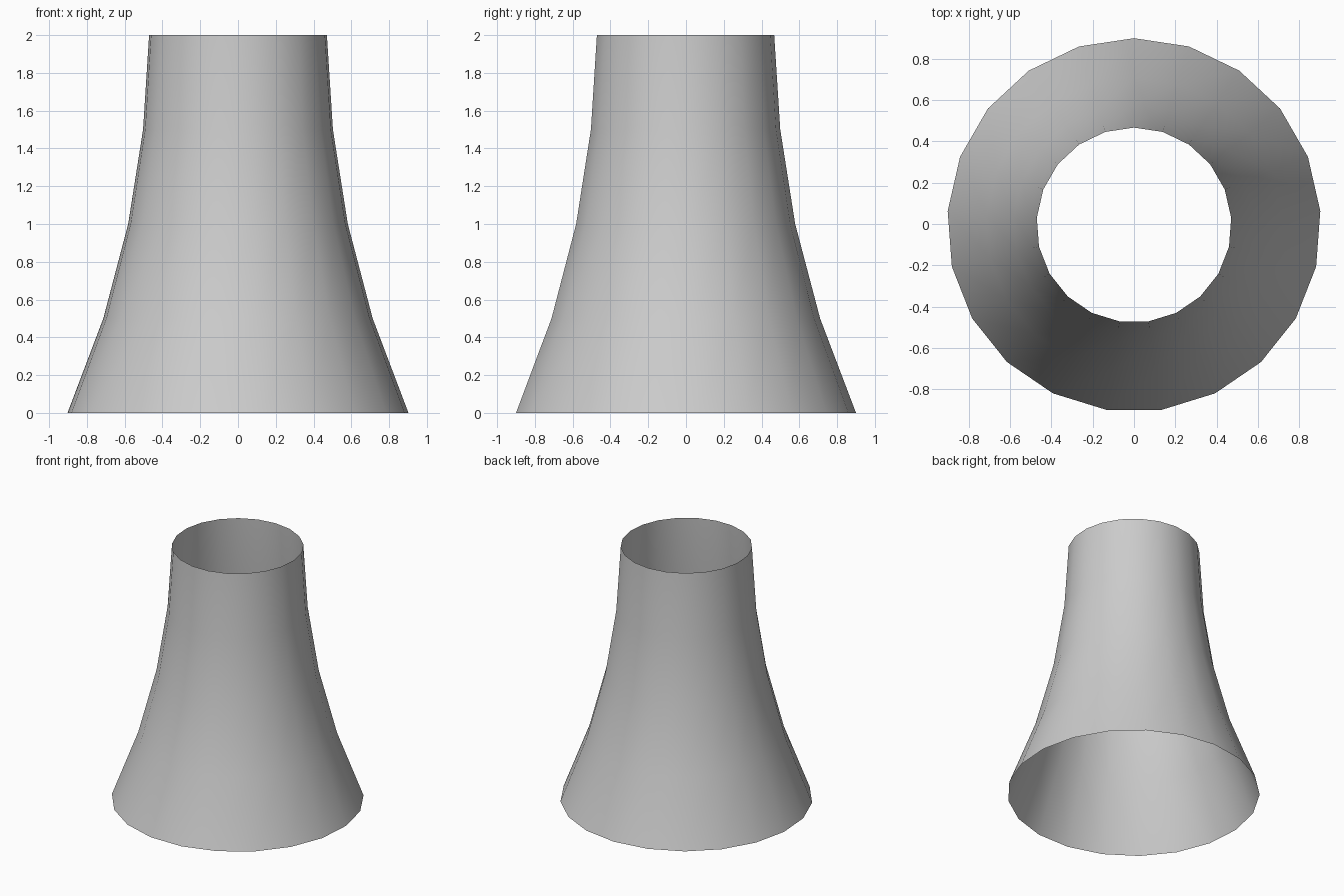
import bpy, bmesh, math

if "Cube" in bpy.data.objects:
    bpy.data.objects.remove(bpy.data.objects["Cube"])

SIDES = 21
Y_SHIFT = -0.005  # centres the odd-sided rings
# (radius, height) profile of the flared tube
PROFILE = [(0.905, 0.0), (0.715, 0.5), (0.583, 1.0), (0.504, 1.5), (0.472, 2.0)]

# Flared open tube: one ring per profile point, a corner facing +y
bm = bmesh.new()
rings = []
for r, z in PROFILE:
    angles = [math.pi / 2 + 2 * math.pi * i / SIDES for i in range(SIDES)]
    rings.append([bm.verts.new((r * math.cos(a), r * math.sin(a) + Y_SHIFT, z)) for a in angles])

# Side walls, open at both ends
for low, high in zip(rings, rings[1:]):
    for i in range(SIDES):
        j = (i + 1) % SIDES
        face = bm.faces.new((low[i], low[j], high[j], high[i]))
        face.smooth = True

mesh = bpy.data.meshes.new("flared_tower_shell")
bm.to_mesh(mesh)
bm.free()
tower = bpy.data.objects.new("flared_tower_shell", mesh)
bpy.context.collection.objects.link(tower)
